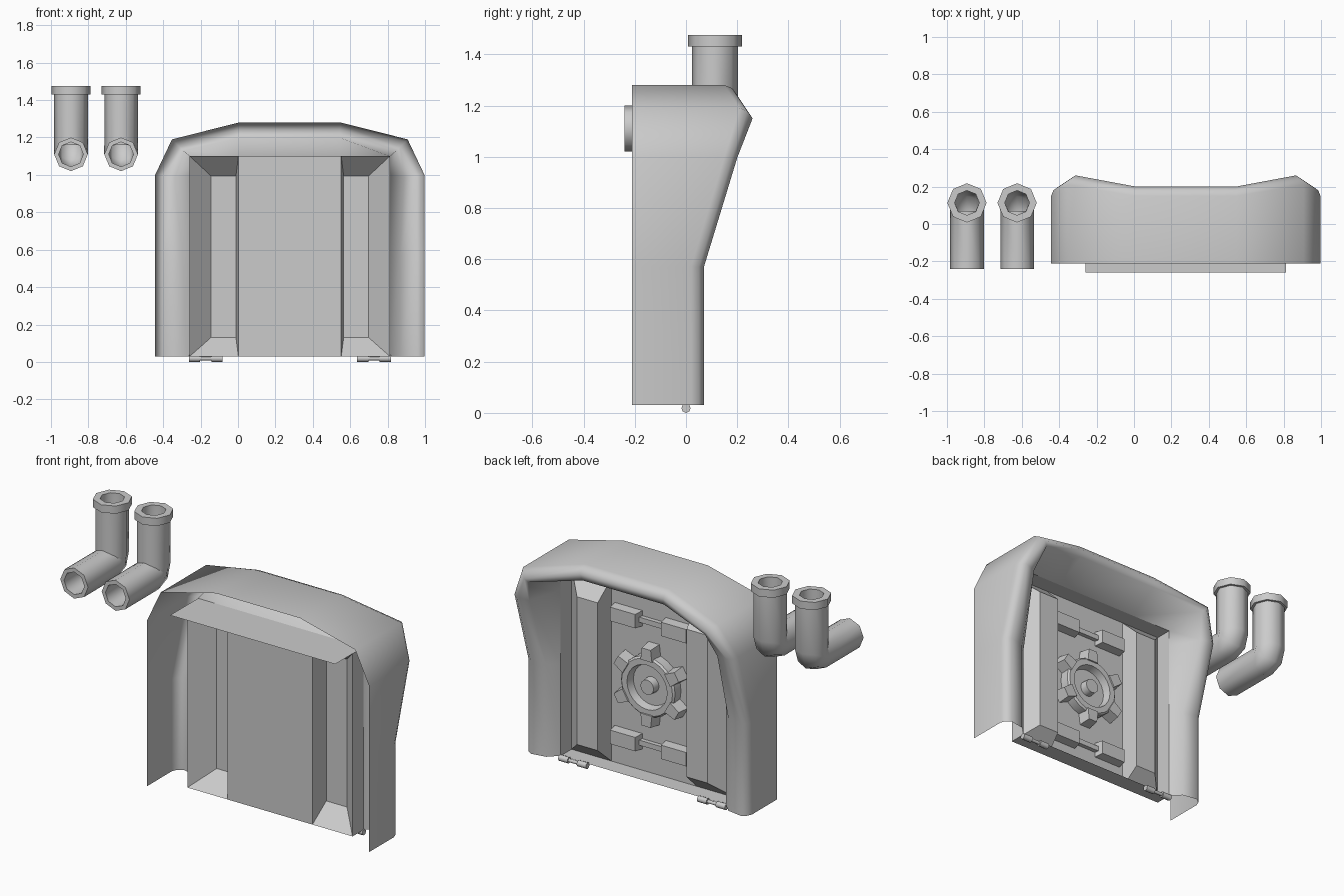
import bpy, bmesh
from math import sin, cos, pi, radians
from mathutils import Vector

if "Cube" in bpy.data.objects:
    bpy.data.objects.remove(bpy.data.objects["Cube"])

CX, CZ = 0.277, 0.56          # centre of the hatch
PANEL_Y = -0.10               # plane of the hatch panel


def finish(name, bm, angle=30, recalc=True):
    if recalc:
        bmesh.ops.recalc_face_normals(bm, faces=bm.faces)
    me = bpy.data.meshes.new(name)
    bm.to_mesh(me)
    bm.free()
    ob = bpy.data.objects.new(name, me)
    bpy.context.collection.objects.link(ob)
    bpy.context.view_layer.objects.active = ob
    ob.select_set(True)
    bpy.ops.object.shade_smooth_by_angle(angle=radians(angle))
    ob.select_set(False)
    return ob


def loft(bm, rows, closed=False):
    vs = [[bm.verts.new(p) for p in r] for r in rows]
    for a, b in zip(vs, vs[1:]):
        n = len(a)
        for i in range(n if closed else n - 1):
            j = (i + 1) % n
            bm.faces.new((a[i], a[j], b[j], b[i]))
    return vs


def prism(bm, outline, y0, y1, inset=1.0, centre=(CX, CZ)):
    # solid from an x/z outline, the far end scaled by inset
    far = [(centre[0] + (x - centre[0]) * inset, centre[1] + (z - centre[1]) * inset)
           for x, z in outline]
    a, b = loft(bm, [[(x, y0, z) for x, z in outline], [(x, y1, z) for x, z in far]], True)
    bm.faces.new(a)
    bm.faces.new(b)


def box(bm, x, z, hx, hz, y0, y1, inset=1.0):
    prism(bm, [(x - hx, z - hz), (x + hx, z - hz), (x + hx, z + hz), (x - hx, z + hz)],
          y0, y1, inset, (x, z))


def ring(r, n, phase=0.0):
    return [(CX + r * cos(phase + 2 * pi * i / n), CZ + r * sin(phase + 2 * pi * i / n))
            for i in range(n)]


# Hood: outer wall, rolled rear rim and inner return, lofted around the hatch
# (outer u, z), (inner u, z), rear depth, rim inset direction, inner rim inset
stations = [
    ((0.72, 0.03), (0.535, 0.03), 0.07, (-1, 0), 0.13),
    ((0.72, 0.57), (0.535, 0.57), 0.07, (-1, 0), 0.13),
    ((0.72, 1.00), (0.535, 1.00), 0.20, (-1, -.1), 0.11),
    ((0.63, 1.19), (0.535, 1.10), 0.26, (-1, -1), 0.06),
    ((0.272, 1.28), (0.272, 1.10), 0.20, (-.1, -1), 0.08),
]


def hood_row(st, s):
    (ou, oz), (iu, iz), d, (du, dz), k = st
    pts = [(ou, -0.21, oz), (ou, d - 0.05, oz),
           (ou + du * 0.012, d - 0.02, oz + dz * 0.012),
           (ou + du * 0.04, d, oz + dz * 0.04),
           (ou + du * k, d - 0.015, oz + dz * k), (iu, 0.0, iz)]
    return [(CX + s * u, y, z) for u, y, z in pts]


bm = bmesh.new()
loft(bm, [hood_row(s, -1) for s in stations] + [hood_row(s, 1) for s in reversed(stations)])
finish("hood_shell", bm, 70)

# Hatch surround: side returns, sill and canopy plate
bm = bmesh.new()
L, R, B, T = CX - 0.535, CX + 0.535, 0.03, 1.10
for x in (L, R):
    loft(bm, [[(x, PANEL_Y, B), (x, PANEL_Y, T)], [(x, 0, B), (x, 0, T)]])
loft(bm, [[(L, PANEL_Y, B), (R, PANEL_Y, B)], [(L, 0, B), (R, 0, B)]])
loft(bm, [[(L, -0.26, T), (R, -0.26, T)], [(L, 0, T), (R, 0, T)]])
finish("hatch_surround", bm)

# Centre panel of the hatch
bm = bmesh.new()
loft(bm, [[(CX - 0.275, PANEL_Y, B), (CX + 0.275, PANEL_Y, B)],
          [(CX - 0.275, PANEL_Y, T), (CX + 0.275, PANEL_Y, T)]])
finish("hatch_panel", bm)

# Raised side pads, hollow when seen from the front
for s, side in ((-1, "left"), (1, "right")):
    bm = bmesh.new()
    rect = lambda a, b, z0, z1, y: [(CX + s * u, y, z)
                                    for u, z in ((a, z0), (b, z0), (b, z1), (a, z1))]
    a, b = loft(bm, [rect(0.275, 0.535, B, T, PANEL_Y),
                     rect(0.288, 0.422, 0.13, 0.995, 0.01)], True)
    bm.faces.new(b)
    finish("side_pad_" + side, bm)

# Locking wheel: ring, six teeth, hub
bm = bmesh.new()
y0, y1 = PANEL_Y, -0.035
rows = [[(x, y, z) for x, z in ring(r, 24)]
        for r, y in ((0.175, y0), (0.175, y1 - 0.01), (0.165, y1), (0.13, y1), (0.12, y0 + 0.02))]
v = loft(bm, rows, True)
bm.faces.new(v[-1])
finish("wheel_ring", bm)
bm = bmesh.new()
for i in range(6):
    a = pi / 2 + i * pi / 3
    c, s = cos(a), sin(a)
    tooth = [(CX + r * c - t * s, CZ + r * s + t * c)
             for r, t in ((0.15, -0.045), (0.235, -0.035), (0.235, 0.035), (0.15, 0.045))]
    prism(bm, tooth, y0, y1 + 0.008, 0.82, (CX + 0.19 * c, CZ + 0.19 * s))
finish("wheel_teeth", bm)
bm = bmesh.new()
prism(bm, ring(0.048, 12), y0, y1, 0.9)
finish("wheel_hub", bm, 40)

# Bolt brackets and connecting bars above and below the wheel
bm = bmesh.new()
for sz in (-1, 1):
    z = CZ + sz * 0.36
    for sx in (-1, 1):
        box(bm, CX + sx * 0.165, z, 0.09, 0.045, y0, -0.045, 0.9)
    box(bm, CX, z, 0.10, 0.015, y0, -0.075)
finish("bolt_brackets", bm)

# Hinges under the sill
for s, side in ((-1, "left"), (1, "right")):
    bm = bmesh.new()
    x0 = CX + s * 0.45
    prof = [(-0.09, 0.018), (-0.03, 0.018), (-0.03, 0.010), (0.03, 0.010), (0.03, 0.018), (0.09, 0.018)]
    v = loft(bm, [[(x0 + x, r * cos(i * pi / 4), 0.018 + r * sin(i * pi / 4)) for i in range(8)]
                  for x, r in prof], True)
    bm.faces.new(v[0])
    bm.faces.new(v[-1])
    finish("hinge_" + side, bm, 50)

# Elbow pipes: octagonal, hollow, collared at the top
for px, side in ((-0.893, "outer"), (-0.625, "inner")):
    bm = bmesh.new()
    # path stations: y, z, section tilt, radius
    path = [(-0.24, 1.11, 0, .09), (0.07, 1.11, 0, .09), (0.103, 1.125, 45, .091),
            (0.113, 1.16, 90, .09), (0.113, 1.43, 90, .09), (0.113, 1.43, 90, .105),
            (0.113, 1.475, 90, .105), (0.113, 1.475, 90, .066), (0.113, 1.16, 90, .066),
            (0.103, 1.125, 45, .066), (0.07, 1.11, 0, .066), (-0.24, 1.11, 0, .066)]
    rows = []
    for y, z, tilt, r in path + path[:1]:
        t = radians(tilt)
        up = Vector((0, -sin(t), cos(t)))
        rows.append([Vector((px, y, z)) + r * (Vector((1, 0, 0)) * cos(i * pi / 4)
                     + up * sin(i * pi / 4)) for i in range(8)])
    loft(bm, rows, True)
    bmesh.ops.remove_doubles(bm, verts=bm.verts, dist=1e-5)
    finish("elbow_pipe_" + side, bm, 50)
